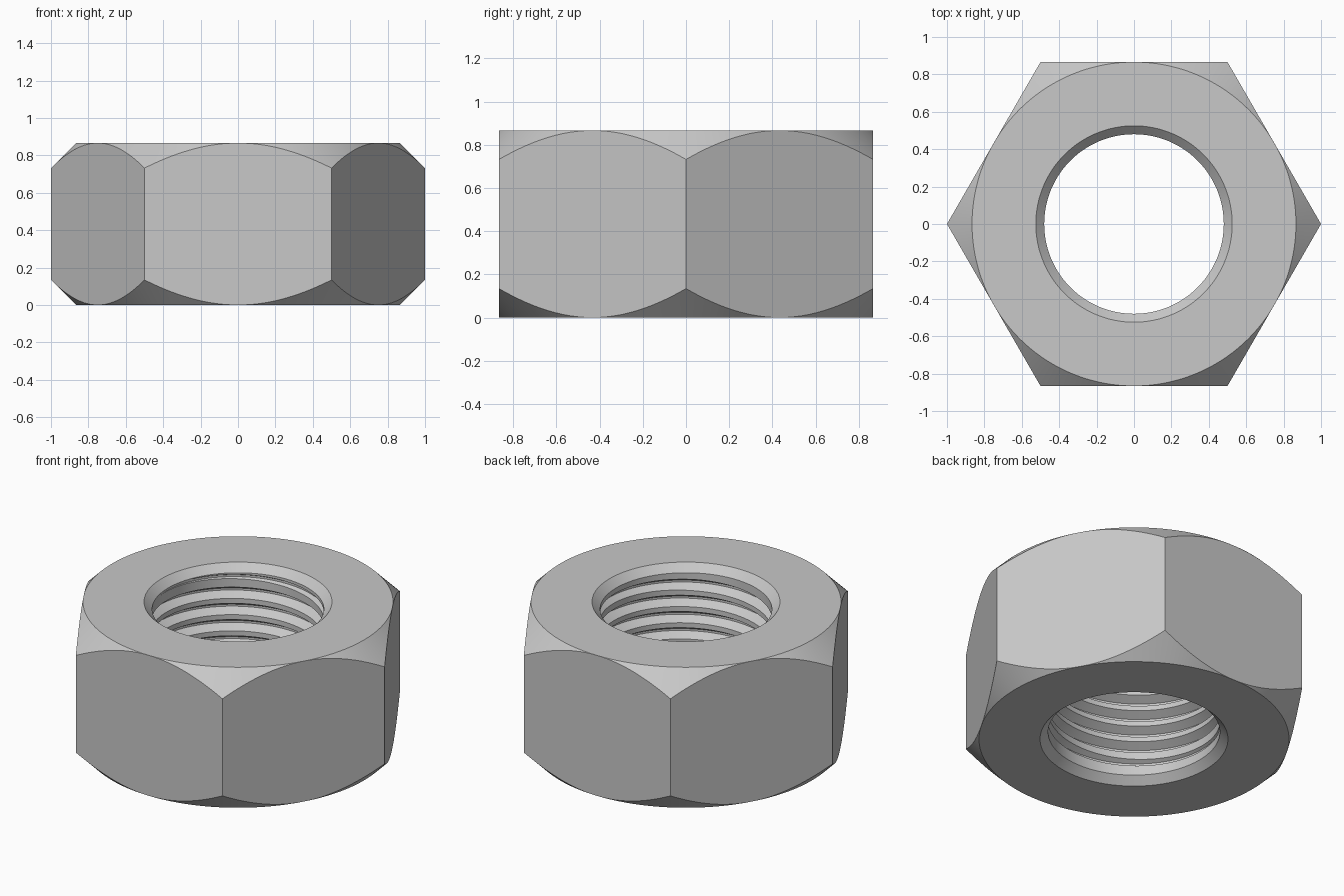
import bpy, bmesh, math

cube = bpy.data.objects.get("Cube")
if cube:
    bpy.data.objects.remove(cube, do_unlink=True)

HEIGHT, FLAT = 0.866, 0.866        # height, centre-to-flat distance
BORE, RIM = 0.48, 0.525            # thread crest radius, countersink radius
PITCH, DEPTH, START = 0.1, 0.05, 0.0625
STEPS = 192
TURNS = range(-2, 10)
LOW, HIGH = RIM - BORE, HEIGHT - (RIM - BORE)

steel = bpy.data.materials.new("steel grey")
steel.use_nodes = True
colour = (0.58, 0.58, 0.58, 1)
steel.diffuse_color = colour
steel.node_tree.nodes["Principled BSDF"].inputs["Base Color"].default_value = colour


def clamp(v, lo, hi):
    return max(lo, min(hi, v))


def thread_profile(angle):
    """Radius and height pairs up the bore: one helical groove per turn."""
    points = [(RIM, 0), (BORE, LOW)]
    for turn in TURNS:
        z = START + PITCH * (turn + angle / math.tau)
        # the groove runs out gradually near both ends
        depth = DEPTH * clamp(min((z - 0.09) / 0.07, (0.815 - z) / 0.07), 0, 1)
        root = 0.006
        half = root + depth * math.tan(math.radians(30))
        for dz, cut in ((-half, 0), (-root, depth), (root, depth), (half, 0)):
            points.append((BORE + cut, clamp(z + dz, LOW, HIGH)))
    return points + [(BORE, HIGH), (RIM, HEIGHT)]


def outer_profile(angle):
    """Top circle, chamfered edge and flat side down to the bottom circle."""
    off = angle % (math.pi / 3) - math.pi / 6
    radius = FLAT / math.cos(off)
    drop = radius - FLAT
    return [(FLAT, HEIGHT), (radius, HEIGHT - drop), (radius, drop), (FLAT, 0)]


# Sweep the closed cross-section around the axis
bm = bmesh.new()
columns = []
for i in range(STEPS + 1):
    a = math.tau * i / STEPS
    section = thread_profile(a) + outer_profile(a)
    columns.append([bm.verts.new((r * math.cos(a), r * math.sin(a), z))
                    for r, z in section])
for c, d in zip(columns, columns[1:]):
    for j in range(len(c)):
        k = (j + 1) % len(c)
        bm.faces.new((c[j], c[k], d[k], d[j]))
bmesh.ops.remove_doubles(bm, verts=bm.verts, dist=0.00002)
bmesh.ops.dissolve_degenerate(bm, edges=bm.edges, dist=0.00001)
bmesh.ops.recalc_face_normals(bm, faces=bm.faces)

mesh = bpy.data.meshes.new("hex_nut")
bm.to_mesh(mesh)
bm.free()
mesh.materials.append(steel)
nut = bpy.data.objects.new("hex_nut", mesh)
bpy.context.collection.objects.link(nut)

# Smooth the round surfaces, keep the creases
bpy.ops.object.select_all(action="DESELECT")
nut.select_set(True)
bpy.context.view_layer.objects.active = nut
bpy.ops.object.shade_smooth_by_angle(angle=math.radians(30))
